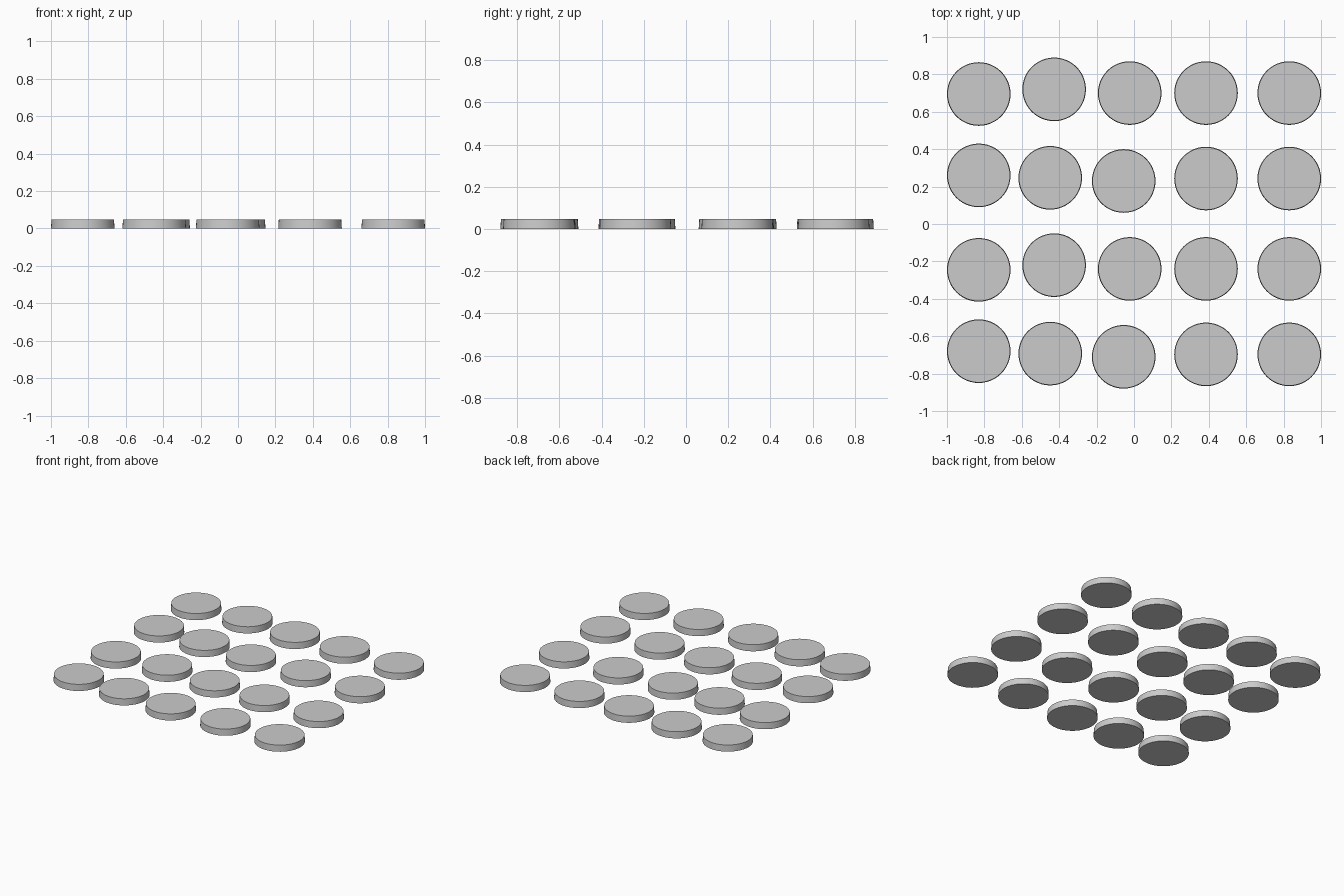
import bpy

if "Cube" in bpy.data.objects:
    bpy.data.objects.remove(bpy.data.objects["Cube"])

R_BOTTOM, R_TOP, HEIGHT = 0.17, 0.167, 0.048

# one group of two slightly uneven rows, repeated once towards the front
row_pair = [
    [(-0.83, 0.695), (-0.427, 0.72), (-0.023, 0.70), (0.385, 0.70), (0.83, 0.70)],
    [(-0.83, 0.26), (-0.448, 0.247), (-0.055, 0.23), (0.385, 0.243), (0.83, 0.243)],
]


def disc(name, x, y):
    # solid, slightly tapered round base
    bpy.ops.mesh.primitive_cone_add(vertices=48, radius1=R_BOTTOM, radius2=R_TOP,
                                    depth=HEIGHT, location=(x, y, HEIGHT / 2))
    bpy.context.object.name = name
    bpy.ops.object.shade_smooth_by_angle()


for group, shift in enumerate((0.0, -0.94)):
    for r, row in enumerate(row_pair):
        for c, (x, y) in enumerate(row):
            disc(f"round_base_row{group * 2 + r + 1}_{c + 1}", x, y + shift)
